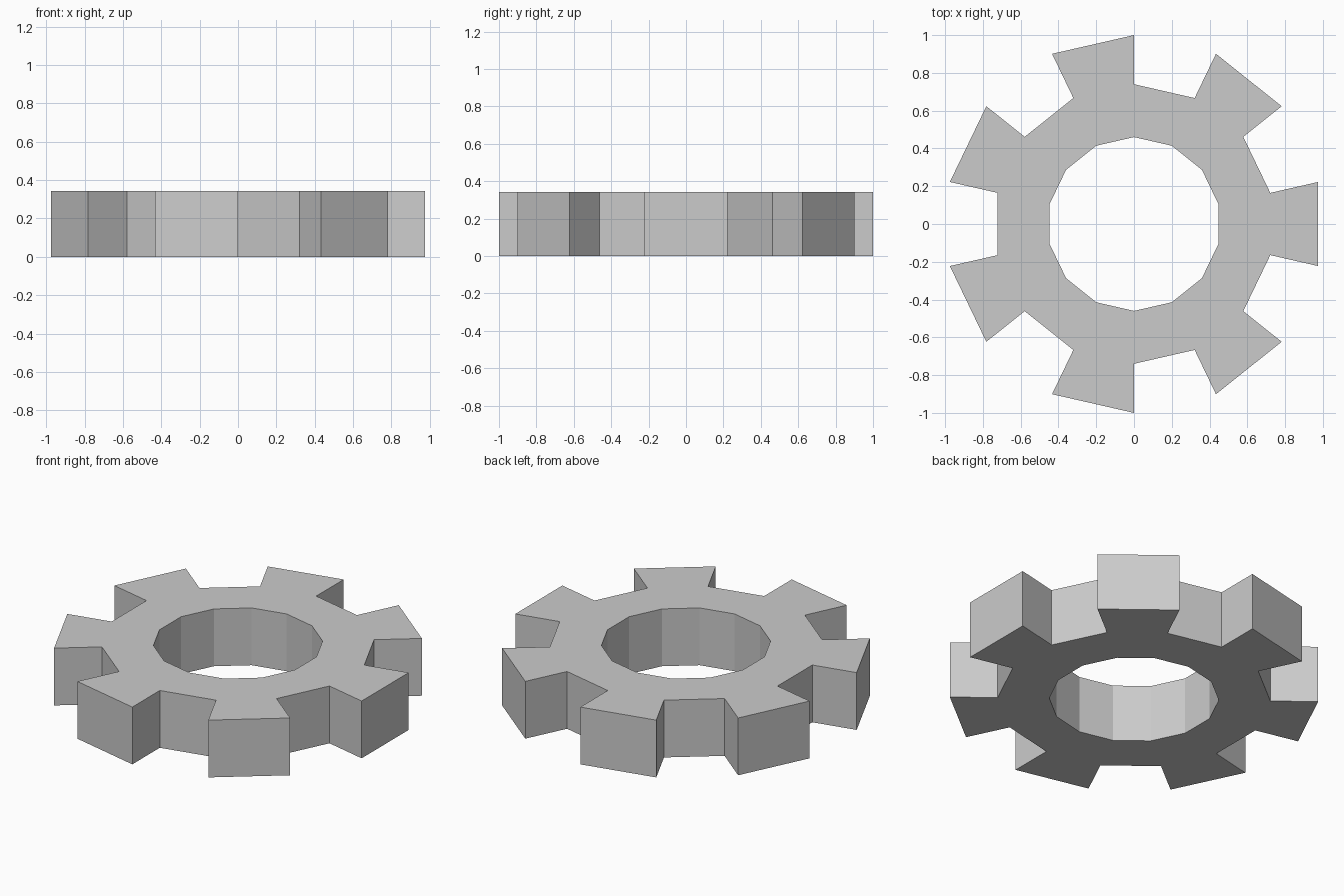
import bpy, bmesh
from math import cos, sin, pi

if "Cube" in bpy.data.objects:
    bpy.data.objects.remove(bpy.data.objects["Cube"])

TEETH = 7
SIDES = TEETH * 2
HOLE_R, ROOT_R, TIP_R, HEIGHT = 0.46, 0.74, 1.0, 0.343

bm = bmesh.new()


def ring(radius):
    # corners sit half a step either side of each tooth's centre line
    return [bm.verts.new((radius * cos((i - 0.5) * 2 * pi / SIDES),
                          radius * sin((i - 0.5) * 2 * pi / SIDES), 0))
            for i in range(SIDES)]


# Flat gear profile: a 14-sided ring with a tooth on every other side
hole, root, tip = ring(HOLE_R), ring(ROOT_R), ring(TIP_R)
for i in range(SIDES):
    j = (i + 1) % SIDES
    bm.faces.new((hole[i], root[i], root[j], hole[j]))
    if i % 2 == 0:
        bm.faces.new((root[i], tip[i], tip[j], root[j]))

# Drop the unused tip corners, if any
bmesh.ops.delete(bm, geom=[v for v in bm.verts if not v.link_faces], context='VERTS')

mesh = bpy.data.meshes.new("gear")
bm.to_mesh(mesh)
bm.free()
gear = bpy.data.objects.new("gear", mesh)
bpy.context.collection.objects.link(gear)

# Thickness upwards from z = 0
solid = gear.modifiers.new("thickness", 'SOLIDIFY')
solid.thickness = HEIGHT
solid.offset = 1
